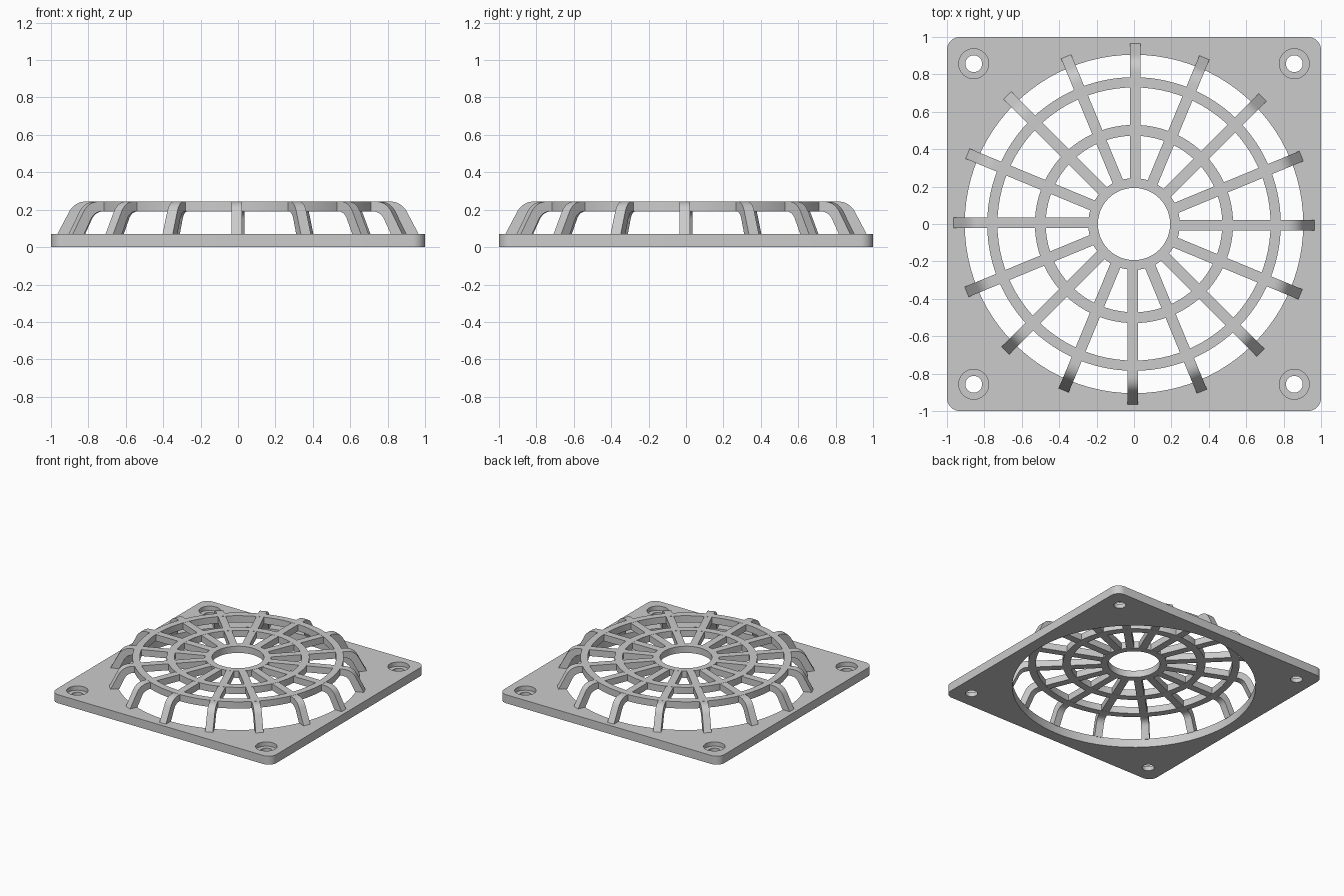
import bpy, bmesh
from math import pi, sin, cos, radians
from mathutils import Matrix, Vector

cube = bpy.data.objects.get("Cube")
if cube:
    bpy.data.objects.remove(cube, do_unlink=True)

PLATE_TOP = 0.07
GRILLE_BOTTOM, GRILLE_TOP = 0.19, 0.245
SPOKES = 16
SPOKE_WIDTH = 0.058
SPOKE_SHIFT = -0.007

grey = bpy.data.materials.new("plain_grey")
grey.use_nodes = True
colour = (0.6, 0.6, 0.6, 1)
grey.diffuse_color = colour
grey.node_tree.nodes["Principled BSDF"].inputs["Base Color"].default_value = colour


def make_object(name, bm):
    bmesh.ops.recalc_face_normals(bm, faces=bm.faces)
    mesh = bpy.data.meshes.new(name)
    bm.to_mesh(mesh)
    bm.free()
    mesh.materials.append(grey)
    obj = bpy.data.objects.new(name, mesh)
    bpy.context.collection.objects.link(obj)
    return obj


def activate(obj):
    bpy.ops.object.select_all(action='DESELECT')
    obj.select_set(True)
    bpy.context.view_layer.objects.active = obj


def smooth(obj):
    activate(obj)
    bpy.ops.object.shade_smooth_by_angle(angle=radians(30))


def cut_cylinder(target, x, y, radius, bottom, top, sides):
    bm = bmesh.new()
    bmesh.ops.create_cone(bm, cap_ends=True, segments=sides, radius1=radius, radius2=radius,
                          depth=top - bottom,
                          matrix=Matrix.Translation((x, y, (top + bottom) / 2)))
    cutter = make_object("hole_cutter", bm)
    cutter.hide_render = True
    activate(target)
    mod = target.modifiers.new("hole", 'BOOLEAN')
    mod.operation = 'DIFFERENCE'
    mod.solver = 'EXACT'
    mod.object = cutter
    bpy.ops.object.modifier_apply(modifier=mod.name)
    bpy.data.objects.remove(cutter, do_unlink=True)


# Square base plate with rounded corners
bm = bmesh.new()
bmesh.ops.create_cube(bm, size=1, matrix=Matrix.Translation((0, 0, PLATE_TOP / 2))
                      @ Matrix.Diagonal((2, 2, PLATE_TOP, 1)))
uprights = [e for e in bm.edges if abs(e.verts[0].co.z - e.verts[1].co.z) > 0.01]
bmesh.ops.bevel(bm, geom=uprights, offset=0.07, segments=8, profile=0.5, affect='EDGES')
plate = make_object("base_plate", bm)

# Fan opening and counterbored screw holes
cut_cylinder(plate, 0, 0, 0.905, -0.1, 0.2, 96)
for sx in (-1, 1):
    for sy in (-1, 1):
        x, y = sx * 0.857, sy * 0.857
        cut_cylinder(plate, x, y, 0.045, -0.1, 0.2, 32)
        cut_cylinder(plate, x, y, 0.08, 0.035, 0.2, 32)
smooth(plate)


# Flat concentric rings
def ring(name, inner, outer, sides=96):
    bm = bmesh.new()
    corners = [(inner, GRILLE_BOTTOM), (outer, GRILLE_BOTTOM),
               (outer, GRILLE_TOP), (inner, GRILLE_TOP)]
    loops = []
    for i in range(sides):
        a = 2 * pi * i / sides
        loops.append([bm.verts.new((r * cos(a), r * sin(a), z)) for r, z in corners])
    for i in range(sides):
        a, b = loops[i], loops[(i + 1) % sides]
        for j in range(4):
            k = (j + 1) % 4
            bm.faces.new((a[j], b[j], b[k], a[k]))
    smooth(make_object(name, bm))


ring("hub_ring", 0.193, 0.245)
ring("middle_ring", 0.472, 0.53)
ring("outer_ring", 0.73, 0.785)


# Spokes: flat bar bending down to the plate
def bend(start, corner, end, steps=8):
    p, q, r = Vector(start), Vector(corner), Vector(end)
    ts = [i / steps for i in range(steps + 1)]
    return [p * (1 - t) ** 2 + q * 2 * t * (1 - t) + r * t * t for t in ts]


top = GRILLE_TOP - 0.001
low = GRILLE_BOTTOM + 0.001
upper = [Vector((0.22, top))] + bend((0.81, top), (0.875, top), (0.905, 0.185))
upper += [Vector((0.968, PLATE_TOP - 0.005))]
lower = [Vector((0.22, low))] + bend((0.79, low), (0.84, low), (0.86, 0.15))
lower += [Vector((0.902, PLATE_TOP - 0.005))]

for n in range(SPOKES):
    bm = bmesh.new()
    rows = []
    for u, l in zip(upper, lower):
        rows.append([bm.verts.new((p.x, SPOKE_SHIFT + s * SPOKE_WIDTH / 2, p.y))
                     for p, s in ((u, -1), (u, 1), (l, 1), (l, -1))])
    for a, b in zip(rows, rows[1:]):
        for j in range(4):
            k = (j + 1) % 4
            bm.faces.new((a[j], a[k], b[k], b[j]))
    bm.faces.new(rows[0])
    bm.faces.new(rows[-1])
    bm.transform(Matrix.Rotation(2 * pi * n / SPOKES, 4, 'Z'))
    smooth(make_object(f"spoke_{n + 1}", bm))
